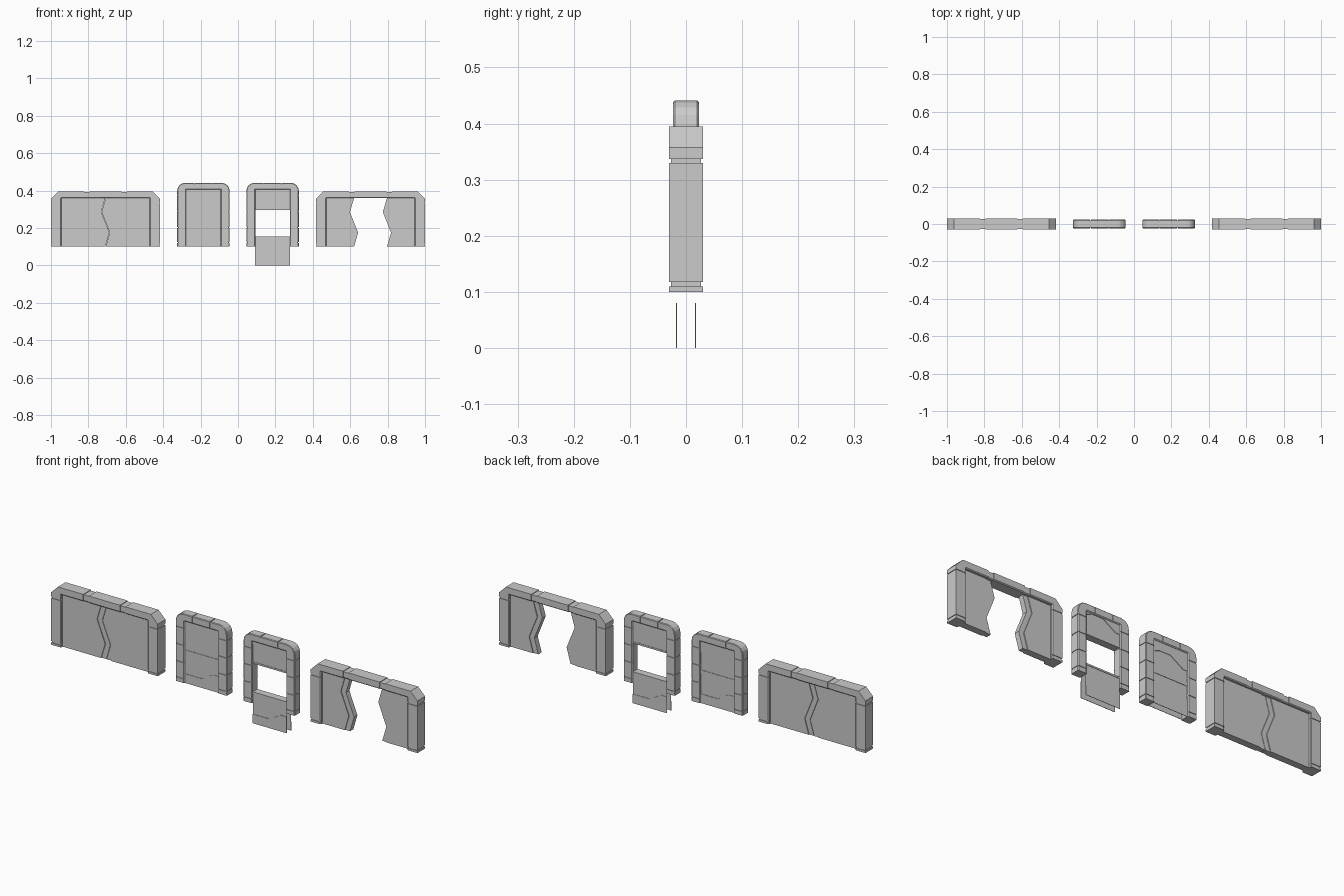
import bpy, math
from mathutils import Vector

if "Cube" in bpy.data.objects:
    bpy.data.objects.remove(bpy.data.objects["Cube"])

def make_mesh(name, verts, faces):
    me = bpy.data.meshes.new(name)
    me.from_pydata(verts, [], faces)
    ob = bpy.data.objects.new(name, me)
    bpy.context.collection.objects.link(ob)
    import bmesh
    bm = bmesh.new()
    bm.from_mesh(me)
    bmesh.ops.remove_doubles(bm, verts=bm.verts, dist=1e-5)
    bmesh.ops.recalc_face_normals(bm, faces=bm.faces)
    bm.to_mesh(me)
    bm.free()
    return ob

def prism(name, pts, y0, y1):
    """Extrude an (x, z) outline from y0 to y1."""
    n = len(pts)
    verts = [(x, y, z) for y in (y0, y1) for x, z in pts]
    faces = [tuple(range(n)), tuple(range(2 * n - 1, n - 1, -1))]
    faces += [(i, (i + 1) % n, (i + 1) % n + n, i + n) for i in range(n)]
    return make_mesh(name, verts, faces)

def section(o, i, d, bo, bi):
    """Rectangular frame section with bevelled outer and inner edges."""
    o, i = Vector(o), Vector(i)
    u = (o - i).normalized()
    ring = [(i, -d + bi), (i + u * bi, -d), (o - u * bo, -d), (o, -d + bo),
            (o, d - bo), (o - u * bo, d), (i + u * bi, d), (i, d - bi)]
    return [(p.x, y, p.y) for p, y in ring]

def frame(name, cx, half, d, bo):
    """Sweep the section up one side and mirror it over the top.
    half: stations (outer, inner, groove) from the foot to the middle."""
    full = half + [((-o[0], o[1]), (-i[0], i[1]), g) for o, i, g in reversed(half)]
    rings = []
    for o, i, g in full:
        if g:
            o = Vector(o) + (Vector(i) - Vector(o)).normalized() * g
        rings.append(section(o, i, d - g, bo, 0.004))
    verts = [(x + cx, y, z) for r in rings for x, y, z in r]
    n = 8
    faces = [(k * n + j, k * n + (j + 1) % n, (k + 1) * n + (j + 1) % n, (k + 1) * n + j)
             for k in range(len(rings) - 1) for j in range(n)]
    last = (len(rings) - 1) * n
    faces += [tuple(range(n)), tuple(range(last, last + n))]
    return make_mesh(name, verts, faces)

def groove(o1, i1, o2, i2, g=0.003):
    return [(o1, i1, 0), (o1, i1, g), (o2, i2, g), (o2, i2, 0)]

def jamb(w, iw, grooves):
    out = [((w, 0.1), (iw, 0.1), 0)]
    for a, b in grooves:
        out += groove((w, a), (iw, a), (w, b), (iw, b))
    return out

# Wide frame stations: chamfered top corners
W, IW = 0.2915, 0.236
wide = jamb(W, IW, [(0.11, 0.118), (0.33, 0.337)])
wide += [((W, 0.357), (IW, 0.36), 0), ((W - 0.038, 0.395), (IW, 0.36), 0)]
wide += groove((0.115, 0.395), (0.115, 0.36), (0.085, 0.395), (0.085, 0.36))

# Narrow frame stations: rounded top corners
N, IN, R = 0.14, 0.092, 0.042
narrow = jamb(N, IN, [(0.12, 0.124), (0.2, 0.204), (0.285, 0.289), (0.37, 0.374)])
for k in range(5):
    a = math.pi / 2 * k / 4
    narrow.append(((N - R + R * math.cos(a), 0.441 - R + R * math.sin(a)), (IN, 0.405), 0))
narrow += groove((0.05, 0.441), (0.05, 0.405), (0.046, 0.441), (0.046, 0.405))

# Zigzag meeting edge of the wide door leaves
ZIG = [(0.0, 0.1), (0.022, 0.175), (-0.022, 0.285), (0.0, 0.36)]

def leaf(name, cx, side, slide):
    """One wide door leaf: thick panel plus thinner zigzag lip."""
    jx = cx + side * (IW + 0.004)
    ex = cx + side * slide
    edge = [(ex + x, z) for x, z in ZIG]
    inner = [(x + side * 0.026, z) for x, z in edge]
    prism(name + "_panel", [(jx, 0.1)] + inner + [(jx, 0.36)], -0.017, 0.017)
    prism(name + "_lip", inner + edge[::-1], -0.013, 0.013)

for tag, cx, slide in (("closed_wide", -0.7085, 0.001), ("open_wide", 0.7085, 0.088)):
    frame(tag + "_frame", cx, wide, 0.03, 0.0)
    leaf(tag + "_left_leaf", cx, -1, slide)
    leaf(tag + "_right_leaf", cx, 1, slide)

def shutter(name, cx, z0, z1, seam, line, outer):
    """Narrow door half: hollow front/back sheets, a wall at the seam,
    and a raised plate following a bent line toward the outer edge."""
    w = 0.093
    verts, faces = [], []
    for y in (-0.016, 0.016):
        b = len(verts)
        verts += [(cx - w, y, z0), (cx + w, y, z0), (cx + w, y, z1), (cx - w, y, z1)]
        faces.append((b, b + 1, b + 2, b + 3))
    faces.append((0, 1, 5, 4) if seam == z0 else (3, 2, 6, 7))
    make_mesh(name, verts, faces)
    s = 0.008 if seam == z0 else -0.008
    lip = [(-w, seam), (w, seam), (w, seam + s), (-w, seam + s)]
    plate = [(-w, outer)] + line + [(w, outer)]
    for face, f in (("front", 1), ("back", -1)):
        for part, pts in (("lip", lip), ("plate", plate)):
            prism(f"{name}_{face}_{part}", [(cx + f * x, z) for x, z in pts],
                  -f * 0.016, -f * 0.018)

for tag, cx, up, down in (("closed_narrow", -0.185, 0, 0), ("open_narrow", 0.185, 0.04, 0.1)):
    frame(tag + "_frame", cx, narrow, 0.023, 0.003)
    u, l = up, -down
    top = 0.405
    shutter(tag + "_upper_shutter", cx, 0.255 + u, top, 0.255 + u,
            [(-0.093, 0.35 + u), (-0.06, 0.365 + u - 0.002), (0.0, 0.363 + u),
             (0.07, 0.32 + u), (0.093, 0.32 + u)], top)
    shutter(tag + "_lower_shutter", cx, 0.1 + l, 0.255 + l, 0.255 + l,
            [(-0.093, 0.145 + l), (0.0, 0.145 + l), (0.06, 0.18 + l), (0.093, 0.18 + l)],
            0.1 + l)
